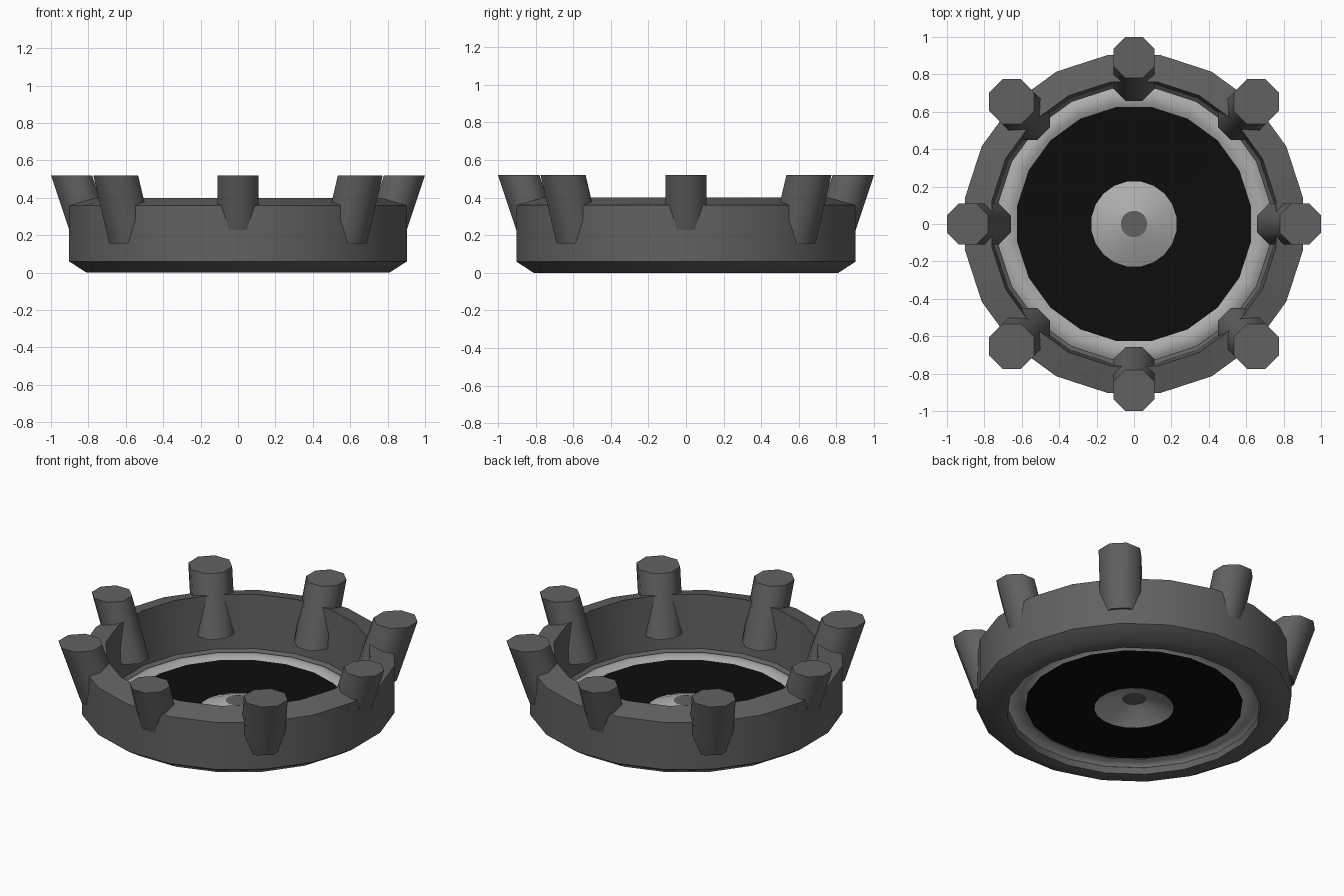
import bpy, bmesh
from math import sin, cos, pi, radians

if "Cube" in bpy.data.objects:
    bpy.data.objects.remove(bpy.data.objects["Cube"])

SIDES = 20


def material(name, v):
    m = bpy.data.materials.new(name)
    m.diffuse_color = (v, v, v, 1)
    m.use_nodes = True
    m.node_tree.nodes["Principled BSDF"].inputs["Base Color"].default_value = m.diffuse_color
    return m


dark = material("dark_grey", 0.12)
silver = material("silver", 0.42)
black = material("black", 0.004)


def finish(name, bm, mat, angle=35):
    bmesh.ops.recalc_face_normals(bm, faces=bm.faces)
    me = bpy.data.meshes.new(name)
    bm.to_mesh(me)
    bm.free()
    ob = bpy.data.objects.new(name, me)
    bpy.context.collection.objects.link(ob)
    me.materials.append(mat)
    bpy.ops.object.select_all(action='DESELECT')
    ob.select_set(True)
    bpy.context.view_layer.objects.active = ob
    bpy.ops.object.shade_smooth_by_angle(angle=radians(angle))
    return ob


def lathe(name, profile, mat, closed=False, cap=False, up=False):
    """Spin (radius, z) points round z, with flats facing the axes."""
    bm = bmesh.new()
    rings = []
    for r, z in profile:
        rings.append([bm.verts.new((r * cos((i + .5) * 2 * pi / SIDES),
                                    r * sin((i + .5) * 2 * pi / SIDES), z))
                      for i in range(SIDES)])
    pairs = list(zip(rings, rings[1:]))
    if closed:
        pairs.append((rings[-1], rings[0]))
    for a, b in pairs:
        for i in range(SIDES):
            j = (i + 1) % SIDES
            bm.faces.new((a[i], a[j], b[j], b[i]))
    if cap:
        bm.faces.new(rings[-1])
    ob = finish(name, bm, mat)
    # open sheets face upwards
    if up and sum(p.normal.z for p in ob.data.polygons) < 0:
        ob.data.flip_normals()
    return ob


# outer basket ring
lathe("outer_ring", [(.82, 0), (.914, .06), (.914, .36), (.77, .40),
                     (.755, .06), (.73, .04), (.735, 0)], dark, closed=True)

# rolled silver surround
lathe("surround", [(.74, .04), (.715, .055), (.685, .06), (.655, .055), (.63, .042)],
      silver, up=True)

# black cone, dished slightly towards the middle
lathe("cone", [(.632, .045), (.23, .02)], black, up=True)

# domed hub and its small centre cap
lathe("hub", [(.23, .02), (.15, .055), (.07, .08)], silver, up=True)
lathe("hub_cap", [(.071, .08), (.07, .08)], dark, cap=True, up=True)


# eight leaning octagonal pegs with level ends
def peg(i):
    diagonal = i % 2
    ang = i * pi / 4
    top_r, apothem = (.925, .12) if diagonal else (.89, .11)
    rad = apothem / cos(pi / 8)
    bm = bmesh.new()
    ends = []
    for z in (.155, .52):
        centre = top_r - (.52 - z) / 3
        ring = []
        for k in range(8):
            t = (k + .5) * pi / 4
            x, y = centre + rad * cos(t), rad * sin(t)
            ring.append(bm.verts.new((x * cos(ang) - y * sin(ang),
                                      x * sin(ang) + y * cos(ang), z)))
        ends.append(ring)
        bm.faces.new(ring)
    for k in range(8):
        j = (k + 1) % 8
        bm.faces.new((ends[0][k], ends[0][j], ends[1][j], ends[1][k]))
    finish("peg_%d" % (i + 1), bm, dark, 50)


for i in range(8):
    peg(i)
